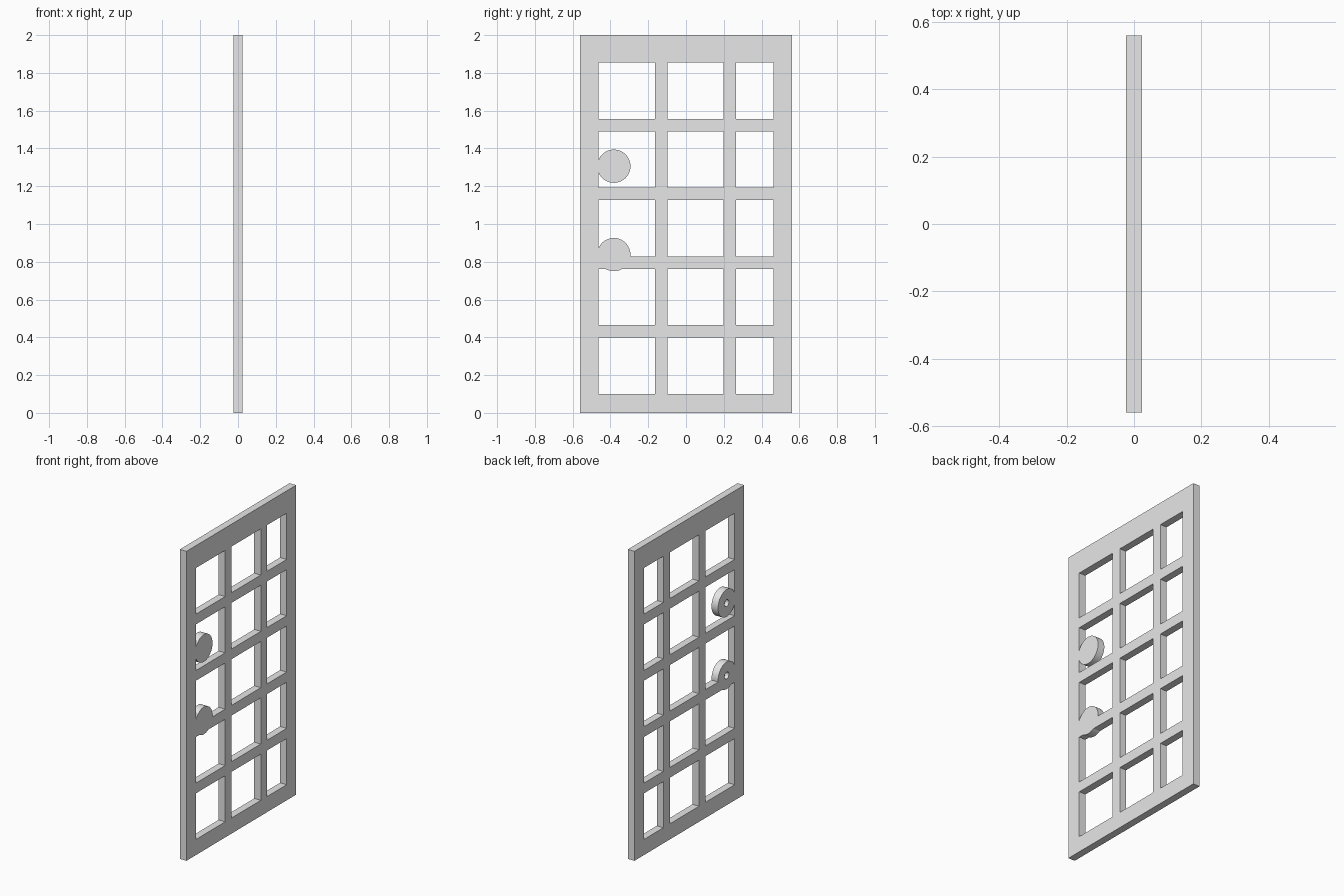
import bpy
import bmesh
import math

THICK = 0.047      # panel thickness along x
PANE = 0.298       # size of a full opening
PITCH = 0.364      # opening plus glazing bar
HALF_W = 0.56
HEIGHT = 2.0

cube = bpy.data.objects.get("Cube")
if cube:
    bpy.data.objects.remove(cube, do_unlink=True)

grey = bpy.data.materials.new("light grey")
grey.use_nodes = True
grey.diffuse_color = (0.8, 0.8, 0.8, 1)
grey.node_tree.nodes["Principled BSDF"].inputs["Base Color"].default_value = (0.8, 0.8, 0.8, 1)


def add_disc(name, radius, depth, x, y, z, sides):
    """Cylinder lying along x."""
    bpy.ops.mesh.primitive_cylinder_add(
        vertices=sides, radius=radius, depth=depth,
        location=(x, y, z), rotation=(0, math.pi / 2, 0))
    obj = bpy.context.object
    obj.name = name
    obj.data.materials.append(grey)
    return obj


def merge(target, tool, operation):
    """Apply a boolean and remove the tool object."""
    mod = target.modifiers.new(operation.lower(), "BOOLEAN")
    mod.operation = operation
    mod.solver = "EXACT"
    mod.object = tool
    bpy.context.view_layer.objects.active = target
    bpy.ops.object.modifier_apply(modifier=mod.name)
    bpy.data.objects.remove(tool, do_unlink=True)


# Lattice lines: every second cell is an opening, the last column is narrower
ys = [-HALF_W]
for col in range(3):
    start = -0.463 + col * PITCH
    ys += [start, min(start + PANE, 0.463)]
ys.append(HALF_W)
zs = [0.0]
for row in range(5):
    start = 0.101 + row * PITCH
    zs += [start, start + PANE]
zs.append(HEIGHT)

# Door lattice: flat cells around the openings, extruded to full thickness
bm = bmesh.new()
verts = [[bm.verts.new((-THICK / 2, y, z)) for z in zs] for y in ys]
for i in range(len(ys) - 1):
    for j in range(len(zs) - 1):
        if not (i % 2 and j % 2):
            bm.faces.new((verts[i][j], verts[i][j + 1],
                          verts[i + 1][j + 1], verts[i + 1][j]))
extruded = bmesh.ops.extrude_face_region(bm, geom=bm.faces[:], use_keep_orig=True)
moved = [g for g in extruded["geom"] if isinstance(g, bmesh.types.BMVert)]
bmesh.ops.translate(bm, verts=moved, vec=(THICK, 0, 0))
bmesh.ops.recalc_face_normals(bm, faces=bm.faces[:])
bmesh.ops.dissolve_limit(bm, angle_limit=0.01, verts=bm.verts[:], edges=bm.edges[:])
mesh = bpy.data.meshes.new("door_lattice")
bm.to_mesh(mesh)
bm.free()
mesh.materials.append(grey)
door = bpy.data.objects.new("door_lattice", mesh)
bpy.context.collection.objects.link(door)

# Round lock mounts, flush with the lattice, each with a blind hole on the -x side
for z in (1.306, 0.838):
    merge(door, add_disc("lock_mount", 0.088, THICK, 0, -0.382, z, 64), "UNION")
    merge(door, add_disc("hole_cutter", 0.022, 0.05, -THICK / 2, -0.382, z, 32), "DIFFERENCE")

# Smooth the round walls only
bpy.ops.object.select_all(action="DESELECT")
door.select_set(True)
bpy.context.view_layer.objects.active = door
bpy.ops.object.shade_smooth_by_angle(angle=math.radians(30))
